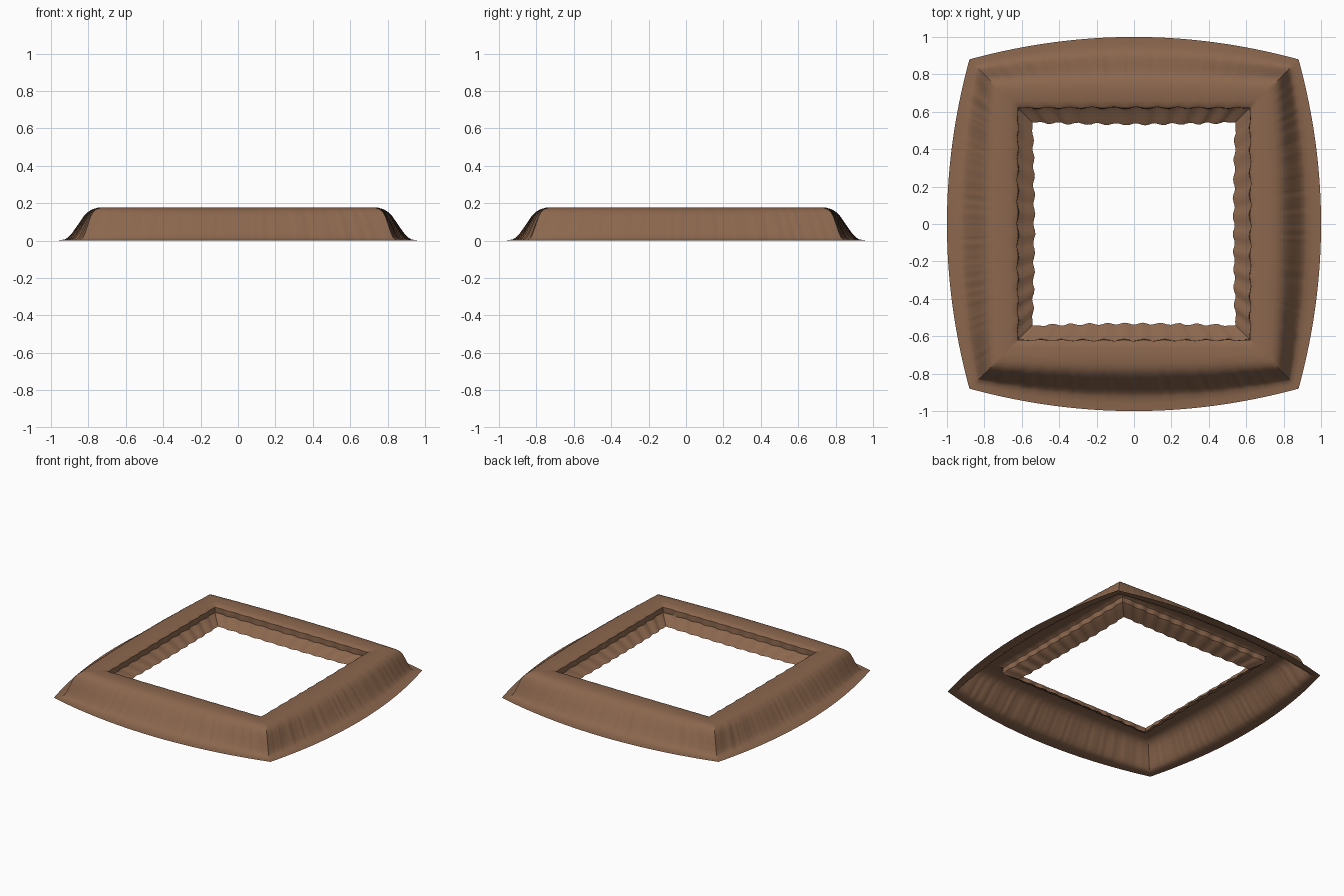
import bpy, bmesh, math, random

random.seed(4)
SEG = 110  # columns per side

# Cross-section, outside to inside:
# (offset at corner, offset at mid side, height, fine wrinkle, scallop)
PROFILE = [
    (0.880, 1.000, 0.000, 0.000, 0.000),
    (0.855, 0.960, 0.001, 0.000, 0.000),
    (0.838, 0.925, 0.006, 0.002, 0.000),
    (0.828, 0.905, 0.018, 0.003, 0.000),
    (0.818, 0.885, 0.040, 0.003, 0.000),
    (0.803, 0.853, 0.085, 0.003, 0.000),
    (0.788, 0.824, 0.128, 0.003, 0.000),
    (0.775, 0.802, 0.152, 0.002, 0.000),
    (0.757, 0.777, 0.168, 0.001, 0.000),
    (0.735, 0.748, 0.176, 0.000, 0.000),
    (0.705, 0.710, 0.178, 0.000, 0.000),
    (0.660, 0.662, 0.176, 0.000, 0.000),
    (0.632, 0.634, 0.171, 0.000, 0.001),
    (0.620, 0.622, 0.162, 0.000, 0.003),
    (0.619, 0.621, 0.145, 0.001, 0.004),
    (0.622, 0.620, 0.122, 0.001, 0.005),
    (0.605, 0.600, 0.107, 0.001, 0.005),
    (0.575, 0.567, 0.090, 0.001, 0.005),
    (0.543, 0.533, 0.070, 0.001, 0.005),
]

brown = bpy.data.materials.new("warm brown")
brown.diffuse_color = (0.26, 0.135, 0.075, 1)

# Four mitred sides of a draped sheet, open underneath
bm = bmesh.new()
columns = []
for side in range(4):
    a = side * math.pi / 2
    ca, sa = math.cos(a), math.sin(a)
    for i in range(SEG):
        t = 2 * i / SEG - 1
        bow = 1 - t * t
        fade = min(1, bow * 4)
        wrinkle = random.uniform(-1, 1) * fade
        scallop = math.cos(t * 11 * math.pi + 0.6 * math.sin(3 * t + side)) * fade
        col = []
        for corner, mid, z, w, s in PROFILE:
            x = corner * t
            y = -(corner + (mid - corner) * bow + w * wrinkle + s * scallop)
            col.append(bm.verts.new((x * ca - y * sa, x * sa + y * ca, z)))
        columns.append(col)

# Skin neighbouring columns, closing the ring
for k, col in enumerate(columns):
    nxt = columns[(k + 1) % len(columns)]
    for j in range(len(PROFILE) - 1):
        bm.faces.new((col[j], nxt[j], nxt[j + 1], col[j + 1]))
bmesh.ops.recalc_face_normals(bm, faces=bm.faces)
if sum(f.normal.z * f.calc_area() for f in bm.faces) < 0:
    bmesh.ops.reverse_faces(bm, faces=bm.faces)

mesh = bpy.data.meshes.new("square_rim")
bm.to_mesh(mesh)
bm.free()
mesh.materials.append(brown)
rim = bpy.data.objects.new("square_rim", mesh)
bpy.context.collection.objects.link(rim)

# Smooth surface with crisp mitres
bpy.context.view_layer.objects.active = rim
rim.select_set(True)
bpy.ops.object.shade_smooth_by_angle(angle=math.radians(40))
